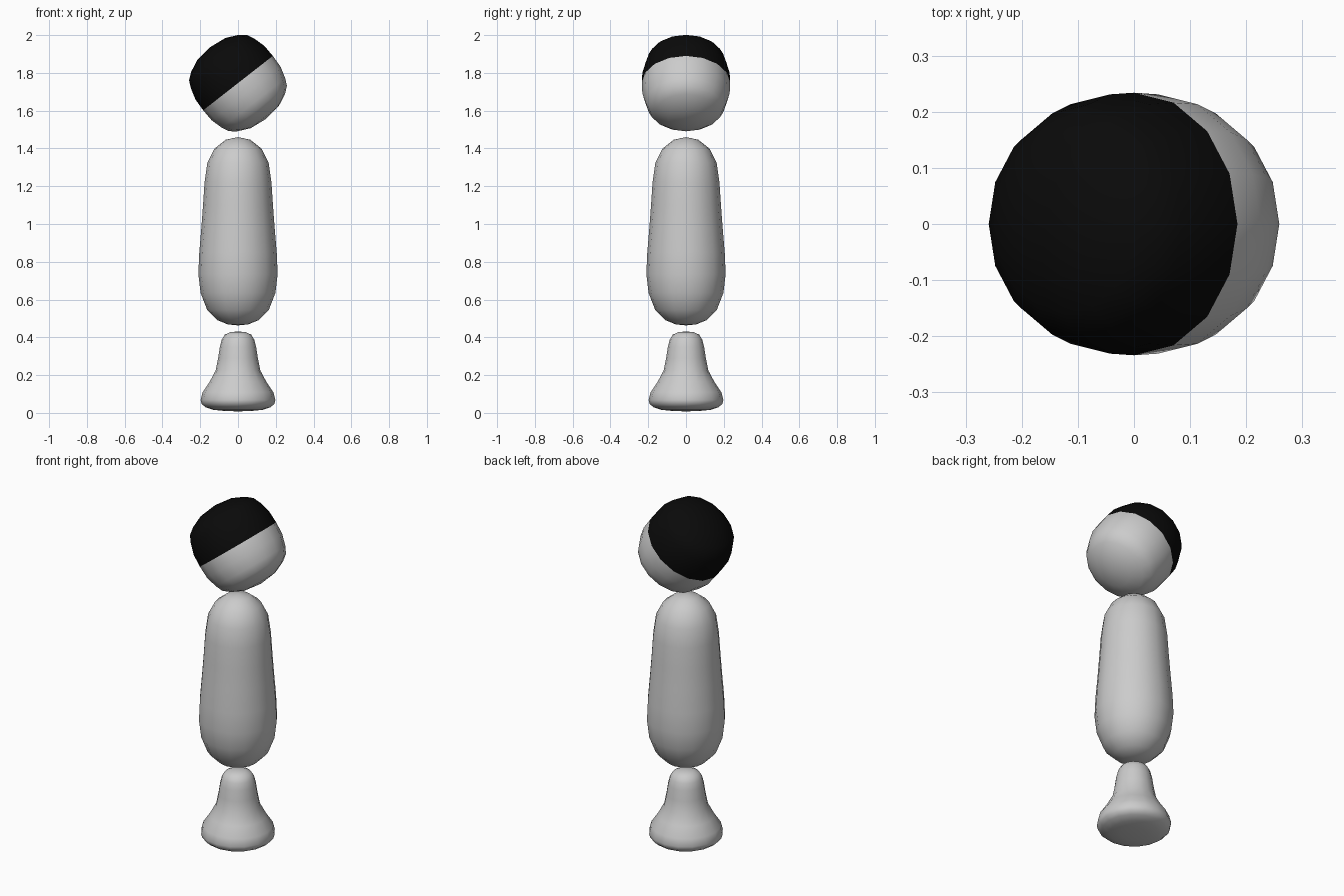
import bpy, bmesh, math
from mathutils import Matrix

if "Cube" in bpy.data.objects:
    bpy.data.objects.remove(bpy.data.objects["Cube"])

SIDES = 16


def lathe(name, profile):
    """Turned shape from (radius, z) points, bottom pole to top pole."""
    bm = bmesh.new()
    verts = [bm.verts.new((r, 0, z)) for r, z in profile]
    edges = [bm.edges.new(pair) for pair in zip(verts, verts[1:])]
    bmesh.ops.spin(bm, geom=verts + edges, cent=(0, 0, 0), axis=(0, 0, 1),
                   angle=math.tau, steps=SIDES, use_merge=False)
    bmesh.ops.remove_doubles(bm, verts=bm.verts, dist=1e-5)
    bmesh.ops.recalc_face_normals(bm, faces=bm.faces)
    mesh = bpy.data.meshes.new(name)
    bm.to_mesh(mesh)
    bm.free()
    mesh.shade_smooth()
    obj = bpy.data.objects.new(name, mesh)
    bpy.context.collection.objects.link(obj)
    return obj


# Flared foot
lathe("base", [(0, 0.008), (0.07, 0.01), (0.13, 0.016), (0.172, 0.03),
               (0.192, 0.047), (0.198, 0.068), (0.187, 0.11), (0.15, 0.165),
               (0.118, 0.225), (0.105, 0.29), (0.096, 0.35), (0.086, 0.388),
               (0.07, 0.414), (0.04, 0.428), (0, 0.431)])

# Long rounded body
lathe("body", [(0, 0.463), (0.055, 0.469), (0.107, 0.49), (0.163, 0.545),
               (0.198, 0.635), (0.21, 0.735), (0.205, 0.85), (0.194, 0.98),
               (0.185, 1.1), (0.177, 1.22), (0.162, 1.325), (0.124, 1.4),
               (0.065, 1.446), (0, 1.46)])

# Tilted head, symmetric about its seam
half = [(0.234, 0), (0.231, 0.07), (0.213, 0.133), (0.195, 0.171),
        (0.16, 0.199), (0.095, 0.229), (0, 0.241)]
head = lathe("head", [(r, -z) for r, z in reversed(half[1:])] + half)

# Upper half of the head is black
grey = bpy.data.materials.new("grey")
grey.diffuse_color = (0.8, 0.8, 0.8, 1)
grey.use_nodes = True
grey.node_tree.nodes["Principled BSDF"].inputs["Base Color"].default_value = grey.diffuse_color
black = bpy.data.materials.new("black")
black.diffuse_color = (0.003, 0.003, 0.003, 1)
black.use_nodes = True
black.node_tree.nodes["Principled BSDF"].inputs["Base Color"].default_value = black.diffuse_color
head.data.materials.append(grey)
head.data.materials.append(black)
for face in head.data.polygons:
    face.material_index = int(face.center.z > 0)

head.matrix_world = (Matrix.Translation((0, 0, 1.746))
                     @ Matrix.Rotation(math.radians(-38), 4, 'Y'))
